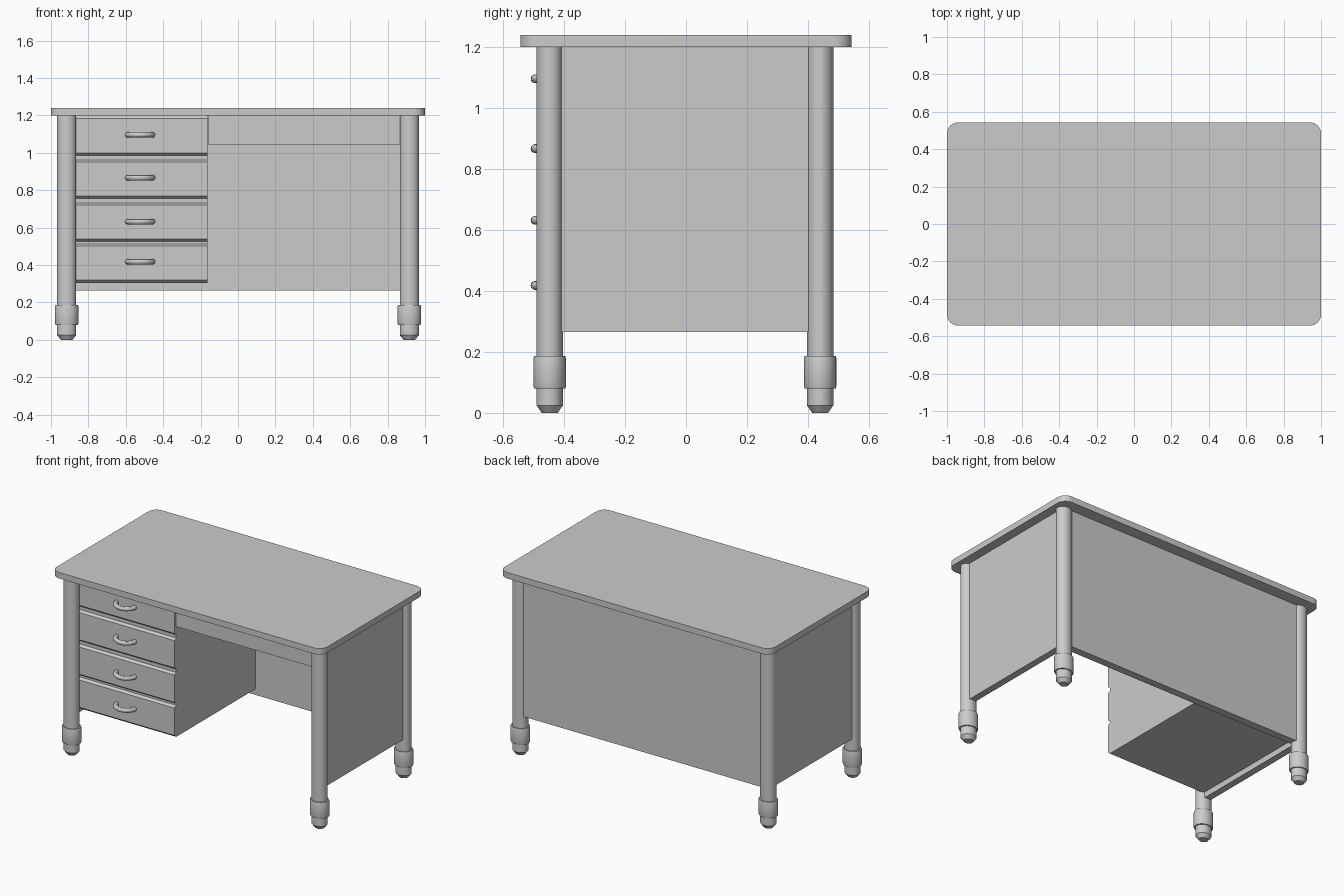
import bpy, bmesh, math
from mathutils import Vector

if "Cube" in bpy.data.objects:
    bpy.data.objects.remove(bpy.data.objects["Cube"])


def finish(name, bm, smooth=False):
    bmesh.ops.recalc_face_normals(bm, faces=bm.faces)
    me = bpy.data.meshes.new(name)
    bm.to_mesh(me)
    bm.free()
    ob = bpy.data.objects.new(name, me)
    bpy.context.collection.objects.link(ob)
    if smooth:
        bpy.ops.object.select_all(action='DESELECT')
        ob.select_set(True)
        bpy.context.view_layer.objects.active = ob
        bpy.ops.object.shade_smooth_by_angle(angle=math.radians(30))
    return ob


def prism(name, pts, direction, smooth=False):
    """Extrude a closed outline along a direction."""
    bm = bmesh.new()
    face = bm.faces.new([bm.verts.new(p) for p in pts])
    out = bmesh.ops.extrude_face_region(bm, geom=[face], use_keep_orig=True)
    verts = [g for g in out['geom'] if isinstance(g, bmesh.types.BMVert)]
    bmesh.ops.translate(bm, verts=verts, vec=direction)
    return finish(name, bm, smooth)


def box(name, x0, x1, y0, y1, z0, z1):
    return prism(name, [(x0, y0, z0), (x1, y0, z0), (x1, y1, z0), (x0, y1, z0)], (0, 0, z1 - z0))


# Desk top with rounded corners
R, HX, HY = 0.06, 1.0, 0.543
outline = []
for i, (sx, sy) in enumerate([(1, 1), (-1, 1), (-1, -1), (1, -1)]):
    for k in range(9):
        a = math.radians(90 * i + 90 * k / 8)
        outline.append((sx * (HX - R) + R * math.cos(a), sy * (HY - R) + R * math.sin(a), 1.2))
prism("desk_top", outline, (0, 0, 0.04), True)

# Turned legs, slightly oval in plan, with collar and tapered foot
LX, FY, BY = 0.916, -0.447, 0.44
PROFILE = [(0, 0), (0.6, 0), (1, 0.025), (1, 0.08), (1.17, 0.08), (1.22, 0.087),
           (1.22, 0.179), (1.17, 0.187), (1, 0.187), (1, 1.2), (0, 1.2)]


def leg(name, x, y):
    bm = bmesh.new()
    vs = [bm.verts.new((r, 0, z)) for r, z in PROFILE]
    es = [bm.edges.new(p) for p in zip(vs, vs[1:])]
    bmesh.ops.spin(bm, geom=vs + es, cent=(0, 0, 0), axis=(0, 0, 1), angle=math.tau, steps=32)
    bmesh.ops.remove_doubles(bm, verts=bm.verts, dist=1e-4)
    bmesh.ops.scale(bm, verts=bm.verts, vec=(0.051, 0.0435, 1))
    bmesh.ops.translate(bm, verts=bm.verts, vec=(x, y, 0))
    finish(name, bm, True)


for side, s in (("left", -1), ("right", 1)):
    leg("front_leg_" + side, s * LX, FY)
    leg("back_leg_" + side, s * LX, BY)
    # Side panels between the legs
    box("side_panel_" + side, s * LX - 0.023, s * LX + 0.023, FY, BY, 0.265, 1.2)

# Back panel and apron over the knee space
box("back_panel", -LX, LX, 0.415, 0.465, 0.265, 1.2)
box("apron", -0.158, LX, -0.43, -0.39, 1.045, 1.2)

# Drawer cabinet: side profile with grooves between the drawer fronts
Y0, IN = -0.437, 0.018
prof = [(0.425, 1.2), (Y0 + IN, 1.2), (Y0, 1.183)]
for hi, a, b, lo in [(1.0, 0.985, 0.963, 0.952), (0.77, 0.755, 0.733, 0.722), (0.54, 0.526, 0.513, 0.502)]:
    prof += [(Y0, hi), (Y0 + IN, a), (Y0 + IN, b), (Y0, lo)]
prof += [(Y0, 0.319), (Y0 + IN, 0.303), (0.425, 0.303)]
prism("drawer_cabinet", [(-0.9, y, z) for y, z in prof], (0.737, 0, 0))


# Bow handles: round section swept along an arched path
def handle(name, x, z, n=16, m=12, r=0.0145):
    bm = bmesh.new()
    rings = []
    for i in range(n + 1):
        t = math.pi * i / n
        c = Vector((x - 0.067 * math.cos(t), Y0 + 0.005 - 0.063 * math.sin(t), z))
        tan = Vector((0.067 * math.sin(t), -0.063 * math.cos(t), 0)).normalized()
        nrm = Vector((tan.y, -tan.x, 0))
        rings.append([bm.verts.new(c + r * (math.cos(math.tau * j / m) * nrm
                      + math.sin(math.tau * j / m) * Vector((0, 0, 1)))) for j in range(m)])
    for a, b in zip(rings, rings[1:]):
        for j in range(m):
            bm.faces.new((a[j], a[(j + 1) % m], b[(j + 1) % m], b[j]))
    bm.faces.new(rings[0])
    bm.faces.new(rings[-1])
    finish(name, bm, True)


for i, z in enumerate((1.096, 0.867, 0.632, 0.418)):
    handle(f"drawer_handle_{i + 1}", -0.523, z)
